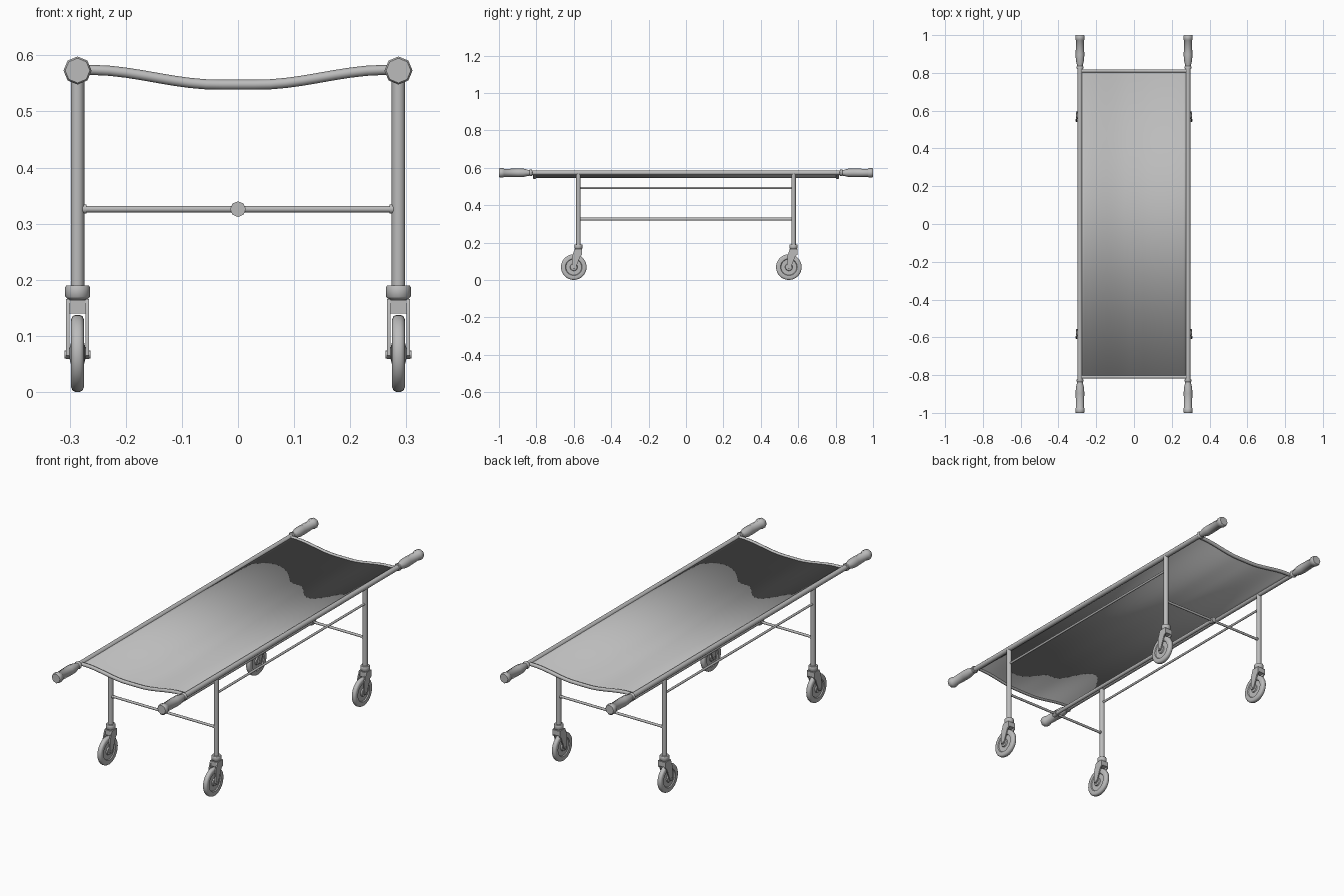
import bpy, bmesh, math
from mathutils import Vector, Matrix

if "Cube" in bpy.data.objects:
    bpy.data.objects.remove(bpy.data.objects["Cube"], do_unlink=True)

# One grey for the whole trolley
grey = bpy.data.materials.new("plain_grey")
grey.use_nodes = True
grey.diffuse_color = (0.5, 0.5, 0.5, 1)
grey.node_tree.nodes["Principled BSDF"].inputs["Base Color"].default_value = (0.5, 0.5, 0.5, 1)

RAIL_X, RAIL_Z, LEG_Y, END_Y = 0.286, 0.573, 0.575, 0.81


def finish(name, bm, angle=50):
    bmesh.ops.recalc_face_normals(bm, faces=bm.faces)
    mesh = bpy.data.meshes.new(name)
    bm.to_mesh(mesh)
    bm.free()
    obj = bpy.data.objects.new(name, mesh)
    bpy.context.collection.objects.link(obj)
    mesh.materials.append(grey)
    bpy.ops.object.select_all(action='DESELECT')
    obj.select_set(True)
    bpy.context.view_layer.objects.active = obj
    bpy.ops.object.shade_smooth_by_angle(angle=math.radians(angle))
    return obj


def lathe(name, origin, axis, profile, sides):
    """Turned part: profile is (radius, distance along axis), capped at both ends."""
    turn = Vector(axis).to_track_quat('Z', 'Y').to_matrix().to_4x4()
    place = Matrix.Translation(origin) @ turn
    bm = bmesh.new()
    rings = []
    for r, h in profile:
        ring = []
        for i in range(sides):
            a = math.tau * i / sides
            ring.append(bm.verts.new(place @ Vector((r * math.cos(a), r * math.sin(a), h))))
        rings.append(ring)
    for low, high in zip(rings, rings[1:]):
        for i in range(sides):
            j = (i + 1) % sides
            bm.faces.new((low[i], low[j], high[j], high[i]))
    bm.faces.new(rings[0])
    bm.faces.new(rings[-1])
    return finish(name, bm)


def rod(name, start, end, radius, sides=12):
    span = Vector(end) - Vector(start)
    return lathe(name, start, span, [(radius, 0), (radius, span.length)], sides)


def plate(name, outline, x0, x1):
    """Flat (y, z) outline extruded from x0 to x1."""
    bm = bmesh.new()
    face = bm.faces.new([bm.verts.new((x0, y, z)) for y, z in outline])
    out = bmesh.ops.extrude_face_region(bm, geom=[face])
    moved = [v for v in out["geom"] if isinstance(v, bmesh.types.BMVert)]
    bmesh.ops.translate(bm, verts=moved, vec=(x1 - x0, 0, 0))
    return finish(name, bm, 30)


def sag(x):
    """Height of the hanging cloth across its width."""
    t = min(max((abs(x) - 0.04) / 0.22, 0), 1)
    return 0.548 + 0.026 * t * t * (3 - 2 * t)


def end_tube(name, y):
    curve = bpy.data.curves.new(name, 'CURVE')
    curve.dimensions = '3D'
    curve.bevel_depth = 0.009
    curve.bevel_resolution = 2
    line = curve.splines.new('POLY')
    count = 21
    line.points.add(count - 1)
    for i, p in enumerate(line.points):
        x = RAIL_X * (2 * i / (count - 1) - 1)
        p.co = (x, y, sag(x), 1)
    obj = bpy.data.objects.new(name, curve)
    bpy.context.collection.objects.link(obj)
    curve.materials.append(grey)


def caster(name, x, y):
    wy, wz = y - 0.025, 0.069
    # Wheel with a recessed web and raised hub
    half = [(0.010, 0.014), (0.018, 0.012), (0.020, 0.006), (0.042, 0.006),
            (0.045, 0.0105), (0.060, 0.0115), (0.066, 0.009), (0.0685, 0.004)]
    profile = [(r, -h) for r, h in half] + [(r, h) for r, h in reversed(half)]
    lathe(name + "_wheel", (x, wy, wz), (1, 0, 0), profile, 32)
    rod(name + "_axle", (x - 0.023, wy, wz - 0.002), (x + 0.023, wy, wz - 0.002), 0.007)
    # Swivel collar and neck under the leg
    lathe(name + "_collar", (x, y, 0.140), (0, 0, 1),
          [(0.015, 0), (0.016, 0.025), (0.019, 0.027), (0.022, 0.030),
           (0.022, 0.047), (0.020, 0.050)], 16)
    # Fork crown and trailing arms
    top = [(y - 0.020, 0.166), (y + 0.020, 0.166), (y + 0.020, 0.135), (y + 0.010, 0.128),
           (wy + 0.010, wz - 0.004), (wy, wz - 0.010), (wy - 0.010, wz - 0.004),
           (wy - 0.008, 0.130)]
    for side in (-1, 1):
        plate(name + "_fork_arm", top, x + side * 0.0145, x + side * 0.0205)
    plate(name + "_fork_crown", [(y - 0.020, 0.140), (y - 0.020, 0.164),
                                 (y + 0.020, 0.164), (y + 0.020, 0.140)], x - 0.0205, x + 0.0205)


# Side rails, grips and upper side braces
grip = [(0.013, 0), (0.018, 0.002), (0.018, 0.012), (0.015, 0.015), (0.016, 0.022),
        (0.022, 0.045), (0.023, 0.075), (0.021, 0.150), (0.025, 0.154), (0.025, 0.174),
        (0.022, 0.178)]
for side, label in ((1, "left"), (-1, "right")):
    x = side * RAIL_X
    rod(label + "_rail", (x, -0.9, RAIL_Z), (x, 0.9, RAIL_Z), 0.0125)
    rod(label + "_side_brace", (x, -LEG_Y, 0.492), (x, LEG_Y, 0.492), 0.0055)
    for end, where in ((-1, "front"), (1, "back")):
        name = where + "_" + label
        lathe(name + "_grip", (x, end * 0.822, RAIL_Z), (0, end, 0), grip, 8)
        rod(name + "_leg", (x, end * LEG_Y, 0.185), (x, end * LEG_Y, RAIL_Z), 0.012)
        caster(name + "_caster", x, end * LEG_Y)
        rod(name + "_brace_collar", (x - side * 0.008, end * LEG_Y, 0.326),
            (x - side * 0.016, end * LEG_Y, 0.326), 0.008)

# Lower cross braces, centre bar and curved end tubes
for end, where in ((-1, "front"), (1, "back")):
    y = end * LEG_Y
    rod(where + "_cross_brace", (-RAIL_X, y, 0.326), (RAIL_X, y, 0.326), 0.006)
    rod(where + "_centre_joint", (0, y - 0.012, 0.326), (0, y + 0.012, 0.326), 0.014, 8)
    end_tube(where + "_end_tube", end * END_Y)
rod("centre_bar", (0, -LEG_Y, 0.326), (0, LEG_Y, 0.326), 0.009)

# Hanging cloth
bm = bmesh.new()
rows = []
for y in (-END_Y, END_Y):
    xs = [RAIL_X * (i / 12 - 1) for i in range(25)]
    rows.append([bm.verts.new((x, y, sag(x))) for x in xs])
for i in range(24):
    bm.faces.new((rows[0][i], rows[0][i + 1], rows[1][i + 1], rows[1][i]))
cloth = finish("cloth", bm)
solid = cloth.modifiers.new("thickness", 'SOLIDIFY')
solid.thickness = 0.004
solid.offset = 0
